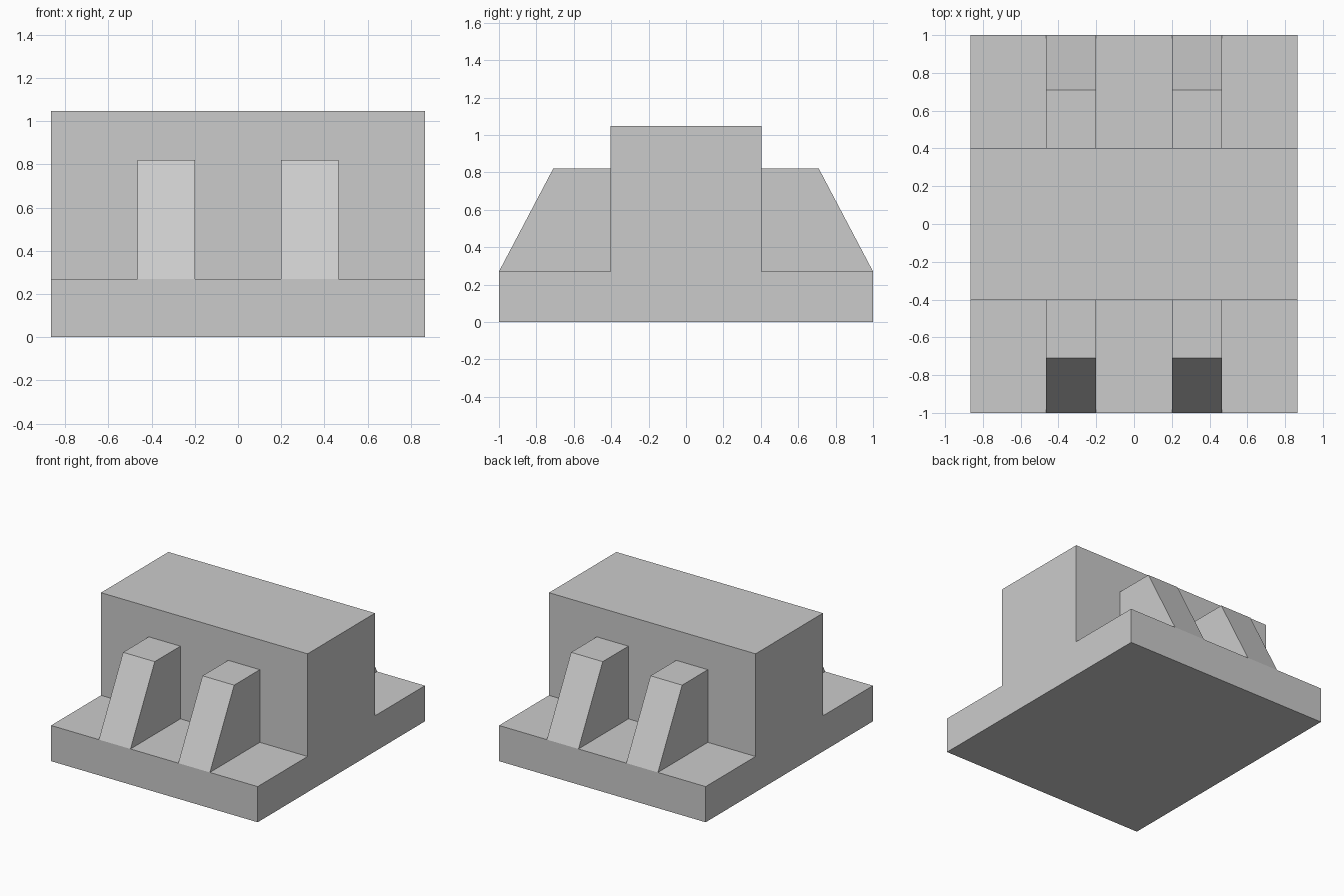
import bpy, bmesh

if "Cube" in bpy.data.objects:
    bpy.data.objects.remove(bpy.data.objects["Cube"])


def extrude_profile(name, profile, x0, x1):
    """Solid made from a (y, z) profile swept along x from x0 to x1."""
    bm = bmesh.new()
    face = bm.faces.new([bm.verts.new((x0, y, z)) for y, z in profile])
    swept = bmesh.ops.extrude_face_region(bm, geom=[face])["geom"]
    verts = [v for v in swept if isinstance(v, bmesh.types.BMVert)]
    bmesh.ops.translate(bm, verts=verts, vec=(x1 - x0, 0, 0))
    bmesh.ops.recalc_face_normals(bm, faces=bm.faces)
    mesh = bpy.data.meshes.new(name)
    bm.to_mesh(mesh)
    bm.free()
    obj = bpy.data.objects.new(name, mesh)
    bpy.context.collection.objects.link(obj)
    return obj


HALF_X, BASE_TOP, BLOCK_Y, BLOCK_TOP = 0.865, 0.27, 0.403, 1.047

# Base plate and central block as one stepped body
half = [(1, 0), (1, BASE_TOP), (BLOCK_Y, BASE_TOP), (BLOCK_Y, BLOCK_TOP)]
body = half + [(-y, z) for y, z in reversed(half)]
extrude_profile("body", body, -HALF_X, HALF_X)

# Sloped support ribs, slightly sunk into the body, two on each side
rib = [(0.38, 0.25), (0.98, 0.25), (1, BASE_TOP), (0.71, 0.82), (0.38, 0.82)]
for side, s in (("front", -1), ("back", 1)):
    for hand, x0, x1 in (("left", -0.465, -0.2), ("right", 0.2, 0.465)):
        extrude_profile(f"{side}_{hand}_rib", [(s * y, z) for y, z in rib], x0, x1)
